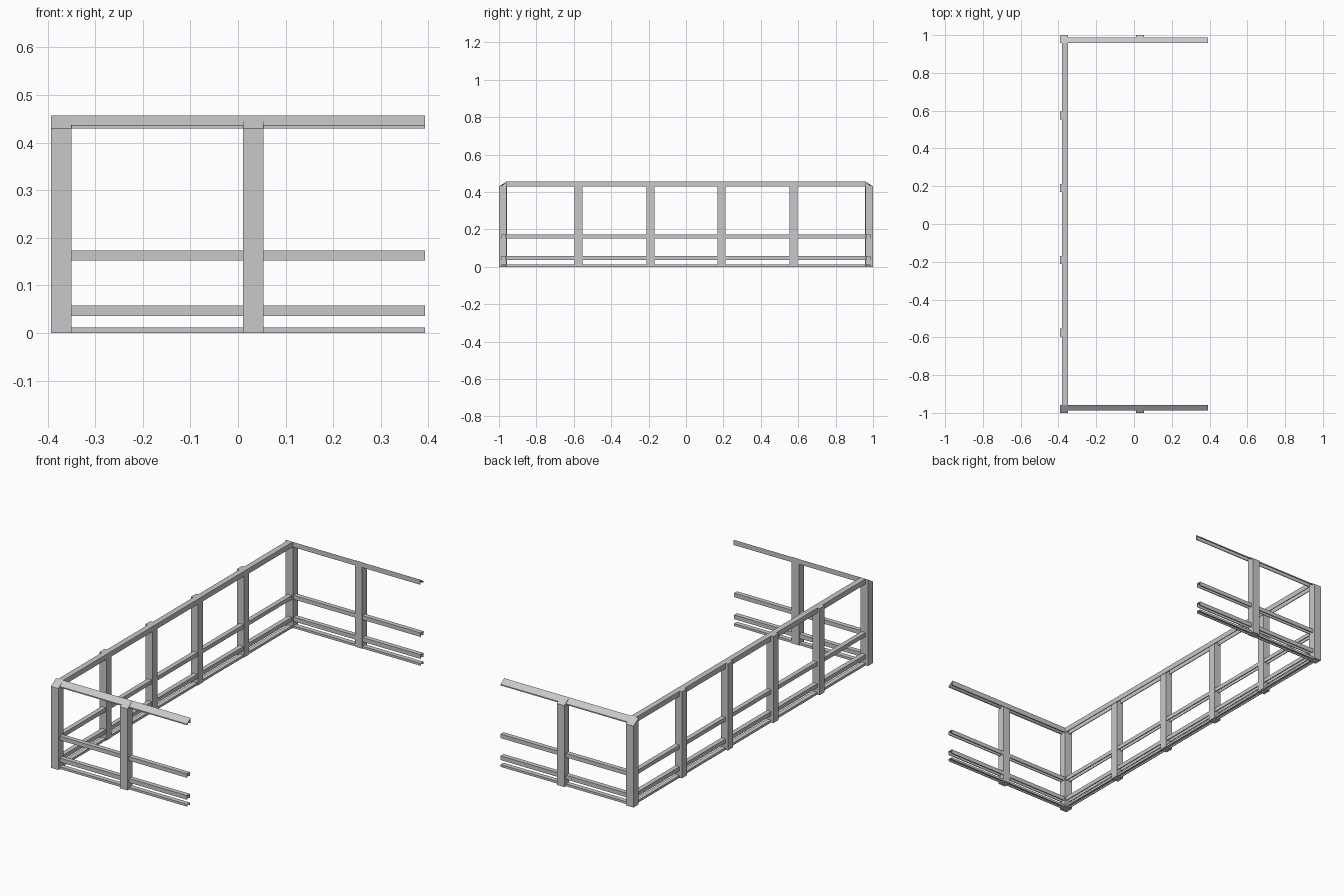
import bpy
import bmesh

cube = bpy.data.objects.get("Cube")
if cube:
    bpy.data.objects.remove(cube, do_unlink=True)

metal = bpy.data.materials.new("light_grey_metal")
metal.use_nodes = True
grey = (0.58, 0.58, 0.58, 1)
metal.diffuse_color = grey
metal.node_tree.nodes["Principled BSDF"].inputs["Base Color"].default_value = grey

INNER_X, INNER_Y, END_X = -0.35, 0.957, 0.393
POST, WALL, TOP, EAVE = 0.043, 0.004, 0.457, 0.43


# Each side maps (outward depth, height, distance along) to a point
def long_side(d, z, t):
    return (INNER_X - d, t, z)


def front_side(d, z, t):
    return (t, -INNER_Y - d, z)


def back_side(d, z, t):
    return (t, INNER_Y + d, z)


def prism(name, side, profile, start, end):
    """Extrude a depth/height profile along one side of the railing."""
    bm = bmesh.new()
    a = [bm.verts.new(side(d, z, start)) for d, z in profile]
    b = [bm.verts.new(side(d, z, end)) for d, z in profile]
    bm.faces.new(a)
    bm.faces.new(b[::-1])
    for i in range(len(a)):
        j = (i + 1) % len(a)
        bm.faces.new((a[j], a[i], b[i], b[j]))
    bmesh.ops.recalc_face_normals(bm, faces=bm.faces)
    mesh = bpy.data.meshes.new(name)
    bm.to_mesh(mesh)
    bm.free()
    mesh.materials.append(metal)
    bpy.context.collection.objects.link(bpy.data.objects.new(name, mesh))


def channel(d0, d1, z0, z1, drop=0):
    """Channel open at the bottom; drop lowers its outer top edge."""
    outer = z1 - drop
    return [(d0, z0), (d0, z1), (d1, outer), (d1, z0),
            (d1 - WALL, z0), (d1 - WALL, outer - WALL),
            (d0 + WALL, z1 - WALL), (d0 + WALL, z0)]


def post(inner, outer_top):
    return [(inner, 0), (inner, TOP), (POST, outer_top), (POST, 0)]


# Rails below the handrail: name, bottom, top
rails = [("middle_rail", 0.152, 0.173), ("lower_rail", 0.036, 0.058), ("base_rail", 0, 0.012)]

# Long side: flat handrail and four posts
prism("long_handrail", long_side, channel(0, 0.03, EAVE, TOP), -INNER_Y, INNER_Y)
for name, low, high in rails:
    prism("long_" + name, long_side, channel(0.005, 0.03, low, high), -INNER_Y, INNER_Y)
for i, y in enumerate((-0.575, -0.19, 0.19, 0.575)):
    prism(f"long_post_{i + 1}", long_side, post(0.002, TOP), y - POST / 2, y + POST / 2)

# Short sides: sloped handrail, corner post and middle post
for label, side in (("front", front_side), ("back", back_side)):
    prism(label + "_handrail", side, channel(0, 0.03, EAVE, TOP, 0.021), INNER_X, END_X)
    for name, low, high in rails:
        prism(f"{label}_{name}", side, channel(0.005, 0.03, low, high), INNER_X, END_X)
    prism(label + "_corner_post", side, post(0, EAVE), INNER_X - POST, INNER_X)
    prism(label + "_middle_post", side, post(0.002, EAVE), 0.011, 0.011 + POST)
